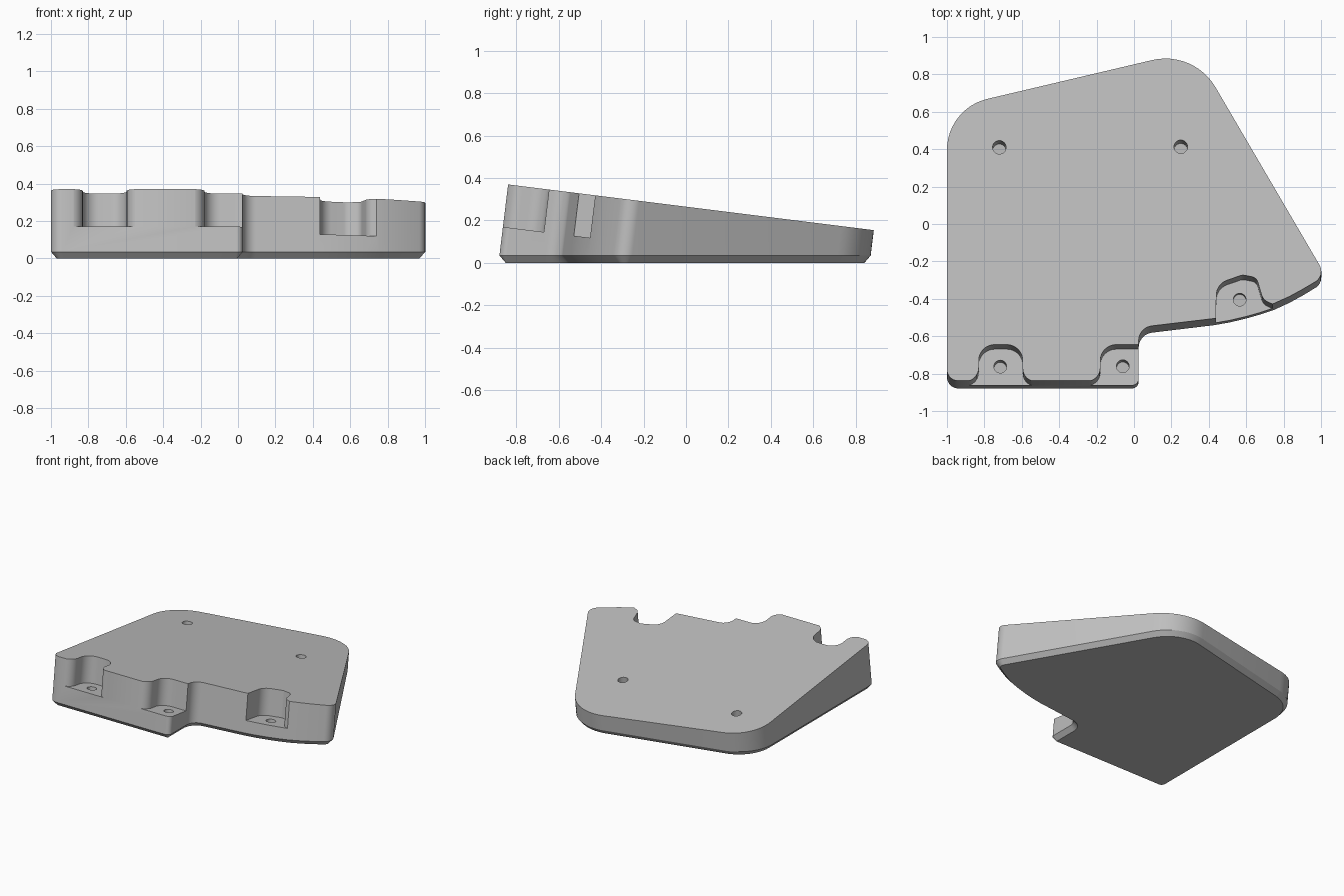
import bpy, bmesh, math
from mathutils import Vector

if "Cube" in bpy.data.objects:
    bpy.data.objects.remove(bpy.data.objects["Cube"])

LEAN = 0.122          # walls lean back, square to the sloping top
POCKET_DEPTH = 0.2


def top_z(y):
    return 0.265 - 0.125 * y


def lean(x, y, z):
    """Follow the leaning wall from its top point (x, y) down to height z."""
    return Vector((x, y - LEAN * (top_z(y) - z), z))


def rounded(corners, steps=12):
    """Polygon with each corner (x, y, radius) replaced by a tangent arc."""
    out = []
    n = len(corners)
    for i, (x, y, r) in enumerate(corners):
        p = Vector((x, y))
        if r == 0:
            out.append(p)
            continue
        a = (Vector(corners[i - 1][:2]) - p).normalized()
        b = (Vector(corners[(i + 1) % n][:2]) - p).normalized()
        half = a.angle(b) / 2
        centre = p + (a + b).normalized() * (r / math.sin(half))
        start = p + a * (r / math.tan(half)) - centre
        end = p + b * (r / math.tan(half)) - centre
        a0 = math.atan2(start.y, start.x)
        turn = math.atan2(start.x * end.y - start.y * end.x, start.dot(end))
        for k in range(steps + 1):
            t = a0 + turn * k / steps
            out.append(centre + Vector((math.cos(t), math.sin(t))) * r)
    return out


def inset(ring, d):
    """Move a counter-clockwise ring inward by d."""
    out = []
    for i, p in enumerate(ring):
        e1 = (p - ring[i - 1]).xy.normalized()
        e2 = (ring[(i + 1) % len(ring)] - p).xy.normalized()
        n1, n2 = Vector((-e1.y, e1.x)), Vector((-e2.y, e2.x))
        m = (n1 + n2) * (d / (1 + n1.dot(n2)))
        out.append(Vector((p.x + m.x, p.y + m.y, 0)))
    return out


def loft(name, rings):
    """Skin a stack of matching rings and cap both ends."""
    bm = bmesh.new()
    rows = [[bm.verts.new(p) for p in ring] for ring in rings]
    n = len(rows[0])
    for lo, hi in zip(rows, rows[1:]):
        for i in range(n):
            j = (i + 1) % n
            bm.faces.new((lo[i], lo[j], hi[j], hi[i]))
    bm.faces.new(rows[0][::-1])
    bm.faces.new(rows[-1])
    bmesh.ops.recalc_face_normals(bm, faces=bm.faces[:])
    mesh = bpy.data.meshes.new(name)
    bm.to_mesh(mesh)
    bm.free()
    ob = bpy.data.objects.new(name, mesh)
    bpy.context.collection.objects.link(ob)
    return ob


def cutter(name, shape, floor):
    """Leaning prism from the floor height to above the top."""
    low = [lean(p.x, p.y, floor(p.y)) for p in shape]
    high = [lean(p.x, p.y, top_z(p.y) + 0.1) for p in shape]
    return loft(name, [low, high])


# Wedge body with chamfered underside
outline = rounded([
    (-1, -0.838, 0.06), (0.025, -0.838, 0.035), (0.025, -0.553, 0.08),
    (0.43, -0.505, 0), (0.515, -0.49, 0), (0.6, -0.47, 0), (0.675, -0.449, 0),
    (0.75, -0.424, 0), (0.83, -0.388, 0), (0.9, -0.35, 0),
    (1.025, -0.276, 0.065), (0.32, 0.929, 0.31), (-1, 0.618, 0.28)])
edge = [lean(p.x, p.y, 0.035) for p in outline]
body = loft("wedge_body", [inset(edge, 0.03), edge,
                           [lean(p.x, p.y, top_z(p.y)) for p in outline]])

# Screw pockets along the front
FRONT = -0.842
pockets = {
    "left_pocket": [(-0.95, -1, 0), (-0.95, FRONT, 0), (-0.83, FRONT, 0.075),
                    (-0.83, -0.645, 0.085), (-0.595, -0.645, 0.085),
                    (-0.595, FRONT, 0.07), (-0.5, FRONT, 0), (-0.5, -1, 0)],
    "middle_pocket": [(-0.3, -1, 0), (-0.3, FRONT, 0), (-0.18, FRONT, 0.075),
                      (-0.18, -0.645, 0.085), (0.1, -0.645, 0), (0.1, -1, 0)],
    "right_pocket": [(0.432, -0.7, 0), (0.442, -0.32, 0.085), (0.58, -0.272, 0.05),
                     (0.655, -0.287, 0.04), (0.69, -0.405, 0.06),
                     (0.76, -0.437, 0), (0.76, -0.7, 0)],
}
cutters = [cutter(name, rounded(c), lambda y: top_z(y) - POCKET_DEPTH)
           for name, c in pockets.items()]

# Blind screw holes: three in the pockets, two in the top
for x, y, r in [(-0.715, -0.738, 0.034), (-0.06, -0.736, 0.034),
                (0.565, -0.38, 0.034), (-0.72, 0.41, 0.036), (0.25, 0.413, 0.036)]:
    circle = [Vector((x + r * math.cos(a), y + r * math.sin(a)))
              for a in (math.tau * k / 32 for k in range(32))]
    cutters.append(cutter("screw_hole", circle, lambda y: 0.06))

bpy.context.view_layer.objects.active = body
body.select_set(True)
for c in cutters:
    mod = body.modifiers.new("cut", "BOOLEAN")
    mod.operation = "DIFFERENCE"
    mod.solver = "EXACT"
    mod.object = c
    bpy.ops.object.modifier_apply(modifier=mod.name)
for c in cutters:
    bpy.data.objects.remove(c)

# Plain grey finish
grey = bpy.data.materials.new("grey")
grey.diffuse_color = (0.52, 0.52, 0.52, 1)
grey.use_nodes = True
grey.node_tree.nodes["Principled BSDF"].inputs["Base Color"].default_value = grey.diffuse_color
body.data.materials.clear()
body.data.materials.append(grey)
bpy.ops.object.shade_smooth_by_angle(angle=math.radians(30))
